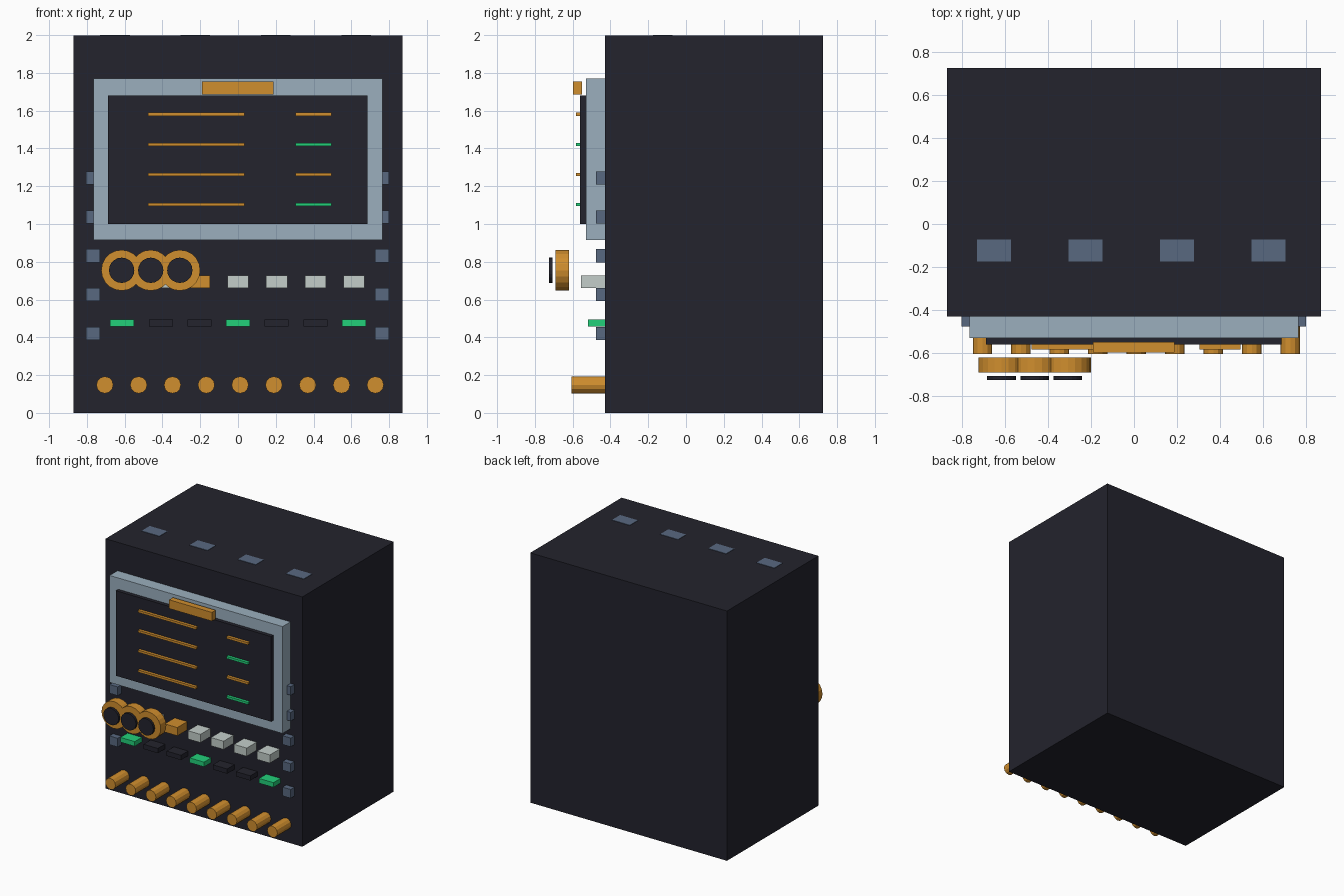
import bpy
import math

cube = bpy.data.objects.get("Cube")
if cube:
    bpy.data.objects.remove(cube, do_unlink=True)


def material(name, *srgb):
    lin = [((c / 255 + 0.055) / 1.055) ** 2.4 for c in srgb]
    m = bpy.data.materials.new(name)
    m.use_nodes = True
    m.diffuse_color = (*lin, 1)
    bsdf = next(n for n in m.node_tree.nodes if n.type == 'BSDF_PRINCIPLED')
    bsdf.inputs["Base Color"].default_value = (*lin, 1)
    return m


DARK = material("charcoal", 35, 35, 45)
STEEL = material("pale steel", 155, 175, 190)
SLATE = material("slate blue", 88, 104, 128)
AMBER = material("amber", 208, 142, 46)
GREEN = material("green", 34, 208, 122)
WHITE = material("off white", 196, 206, 202)


def box(name, mat, x, y, z):
    """Box spanning the given (low, high) pairs."""
    spans = (x, y, z)
    bpy.ops.mesh.primitive_cube_add(size=1, location=[sum(s) / 2 for s in spans])
    ob = bpy.context.object
    ob.name = name
    for v in ob.data.vertices:
        for i, (a, b) in enumerate(spans):
            v.co[i] *= b - a
    ob.data.materials.append(mat)


def around(c, size):
    return c - size / 2, c + size / 2


def disc(name, mat, x, z, radius, y, sides):
    """Cylinder lying along the front-back axis."""
    bpy.ops.mesh.primitive_cylinder_add(
        vertices=sides, radius=radius, depth=y[1] - y[0],
        location=(x, sum(y) / 2, z), rotation=(math.pi / 2, 0, 0))
    ob = bpy.context.object
    ob.name = name
    ob.data.materials.append(mat)


FRONT = -0.43

# Cabinet and display
box("cabinet", DARK, (-0.87, 0.87), (FRONT, 0.725), (0, 1.997))
box("display_bezel", STEEL, (-0.765, 0.765), (-0.53, FRONT), (0.915, 1.77))
box("display_screen", DARK, (-0.688, 0.685), (-0.56, -0.53), (1.0, 1.68))
box("display_header", AMBER, (-0.19, 0.188), (-0.598, -0.55), (1.685, 1.755))

# Text lines and readouts on the screen
for i in range(4):
    z = around(1.58 - 0.159 * i, 0.018)
    box(f"screen_line_{i}", AMBER, (-0.477, 0.035), (-0.583, -0.56), z)
    box(f"screen_value_{i}", GREEN if i % 2 else AMBER, (0.305, 0.495), (-0.583, -0.56), z)

# Three large dials with dark caps
for i in range(3):
    x = -0.616 + 0.154 * i
    disc(f"dial_{i}", AMBER, x, 0.755, 0.108, (-0.69, -0.62), 20)
    disc(f"dial_cap_{i}", DARK, x, 0.755, 0.067, (-0.725, -0.706), 20)

# Push buttons and indicator lamps
for i in range(7):
    x = -0.613 + 0.2045 * i
    box(f"button_{i}", AMBER if i == 2 else WHITE,
        around(x, 0.112), (-0.555, FRONT), around(0.695, 0.066))
    box(f"lamp_{i}", GREEN if i % 3 == 0 else DARK,
        around(x, 0.127), (-0.52, FRONT), around(0.476, 0.038))

# Row of small knobs along the base
for i in range(9):
    disc(f"knob_{i}", AMBER, -0.705 + 0.179 * i, 0.148, 0.045, (-0.605, FRONT), 12)

# Side clips
for side, x in (("right", -0.767), ("left", 0.763)):
    for i in range(5):
        box(f"{side}_clip_{i}", SLATE, around(x, 0.073), (-0.476, FRONT),
            around(1.243 - 0.2055 * i, 0.07))

# Vents on the roof
for i in range(4):
    box(f"roof_vent_{i}", SLATE, around(-0.652 + 0.426 * i, 0.158), (-0.175, -0.072), (1.98, 2.0))
